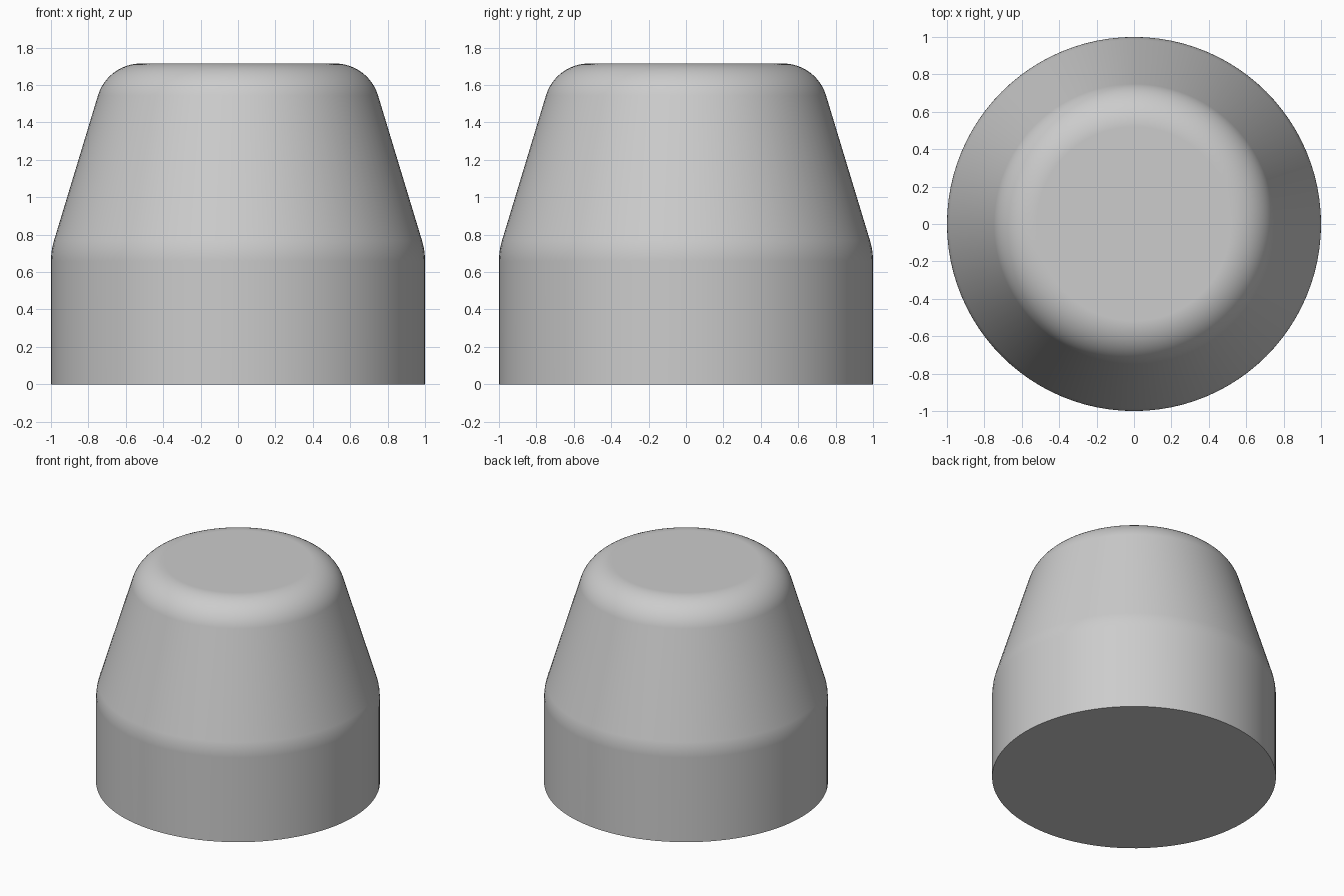
import bpy
import bmesh
import math
from mathutils import Vector

cube = bpy.data.objects.get("Cube")
if cube:
    bpy.data.objects.remove(cube, do_unlink=True)

SIDES = 96


def fillet(before, corner, after, radius, steps):
    """Arc of the given radius that rounds a corner of the profile."""
    a, c, b = Vector(before), Vector(corner), Vector(after)
    u, v = (a - c).normalized(), (b - c).normalized()
    half = u.angle(v) / 2
    centre = c + (u + v).normalized() * (radius / math.sin(half))
    reach = radius / math.tan(half)
    start = (c + u * reach - centre).normalized()
    end = (c + v * reach - centre).normalized()
    return [centre + start.slerp(end, i / steps).normalized() * radius for i in range(steps + 1)]


# Half profile: straight base, tapered upper body, rounded top rim
bottom, shoulder = (1, 0, 0), (1, 0, 0.715)
rim, top = (0.697, 0, 1.715), (0, 0, 1.715)
profile = [Vector(bottom)]
profile += fillet(bottom, shoulder, rim, 0.38, 6)
profile += fillet(shoulder, rim, top, 0.24, 12)

# Revolve the profile and close both ends
bm = bmesh.new()
angles = [2 * math.pi * i / SIDES for i in range(SIDES)]
rings = [
    [bm.verts.new((p.x * math.cos(t), p.x * math.sin(t), p.z)) for t in angles]
    for p in profile
]
for low, high in zip(rings, rings[1:]):
    for i in range(SIDES):
        j = (i + 1) % SIDES
        bm.faces.new((low[i], low[j], high[j], high[i]))
bm.faces.new(rings[0][::-1])
bm.faces.new(rings[-1])
mesh = bpy.data.meshes.new("tapered_cap")
bm.to_mesh(mesh)
bm.free()

cap = bpy.data.objects.new("tapered_cap", mesh)
bpy.context.collection.objects.link(cap)

# Plain grey material
grey = bpy.data.materials.new("light_grey")
grey.use_nodes = True
colour = (0.604, 0.604, 0.604, 1)
grey.diffuse_color = colour
grey.node_tree.nodes["Principled BSDF"].inputs["Base Color"].default_value = colour
mesh.materials.append(grey)

# Smooth sides with a crisp bottom edge and a flat top
bpy.ops.object.select_all(action="DESELECT")
cap.select_set(True)
bpy.context.view_layer.objects.active = cap
bpy.ops.object.shade_smooth_by_angle(angle=math.radians(30))
normals = cap.modifiers.new("face_weighting", "WEIGHTED_NORMAL")
normals.keep_sharp = True
